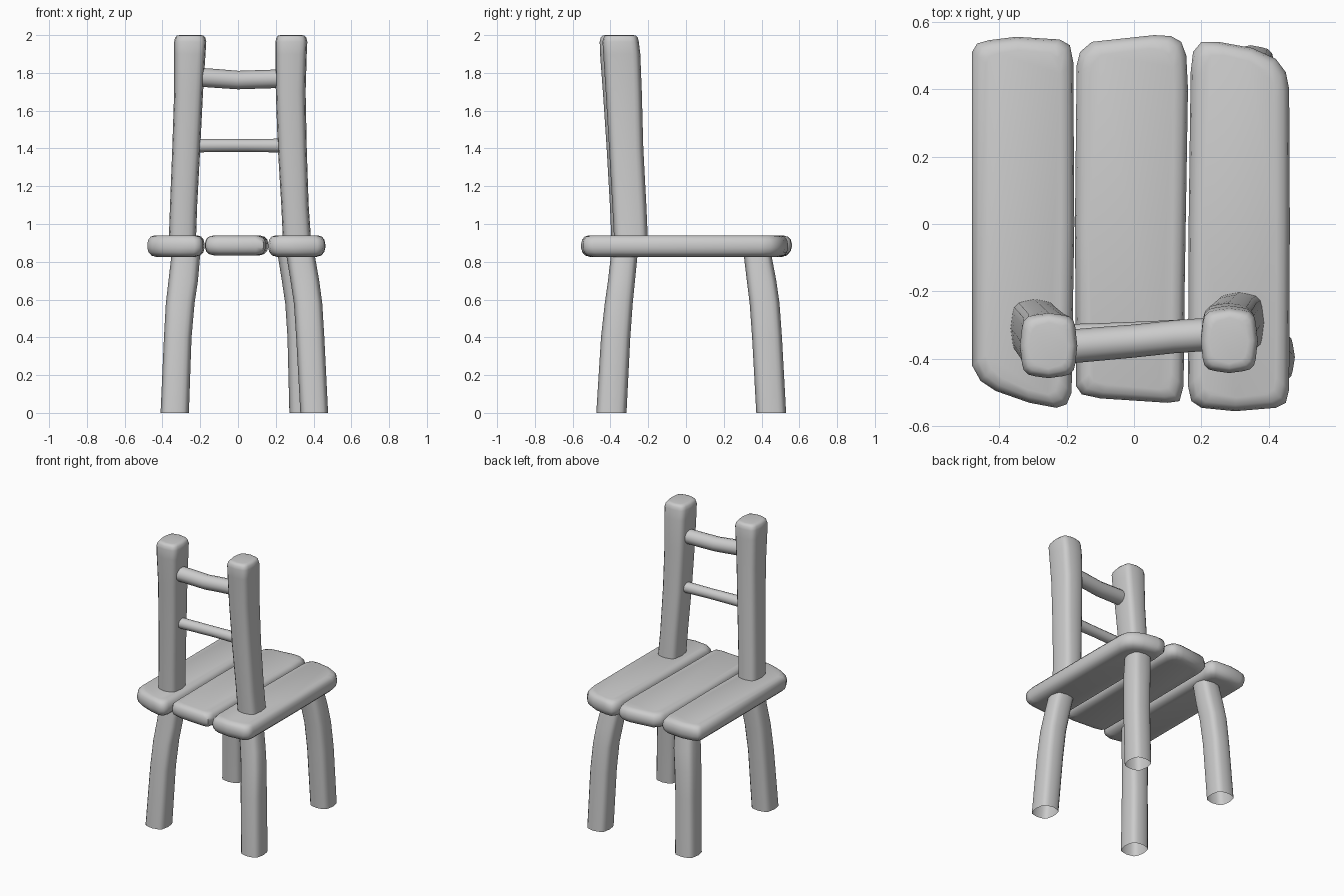
import bpy, bmesh
from math import sin, cos, pi, radians
from mathutils import Vector

if "Cube" in bpy.data.objects:
    bpy.data.objects.remove(bpy.data.objects["Cube"])


def loft(name, rings, cap_start=False, cap_end=False, angle=40):
    """Skin a list of equal-length point rings into a smooth object."""
    bm = bmesh.new()
    vs = [[bm.verts.new(p) for p in r] for r in rings]
    n = len(rings[0])
    for a, b in zip(vs, vs[1:]):
        for i in range(n):
            j = (i + 1) % n
            bm.faces.new((a[i], a[j], b[j], b[i]))
    if cap_start:
        bm.faces.new(vs[0][::-1])
    if cap_end:
        bm.faces.new(vs[-1])
    bmesh.ops.recalc_face_normals(bm, faces=bm.faces)
    me = bpy.data.meshes.new(name)
    bm.to_mesh(me)
    bm.free()
    ob = bpy.data.objects.new(name, me)
    bpy.context.collection.objects.link(ob)
    bpy.context.view_layer.objects.active = ob
    ob.select_set(True)
    bpy.ops.object.shade_smooth_by_angle(angle=radians(angle))
    ob.select_set(False)


def rounded_rect(z, x0, x1, y0, y1, inset=0.0, r=0.036):
    """Slightly bulged rounded rectangle, as in hand-hewn timber."""
    x0, x1, y0, y1 = x0 + inset, x1 - inset, y0 + inset, y1 - inset
    b = 0.006
    pts = []
    corners = [(x1, y1, -1, -1), (x0, y1, 1, -1), (x0, y0, 1, 1), (x1, y0, -1, 1)]
    for k, (cx, cy, sx, sy) in enumerate(corners):
        for t in range(4):
            a = k * pi / 2 + t * pi / 6
            x, y = cx + sx * (r + b) + r * cos(a), cy + sy * (r + b) + r * sin(a)
            pts.append((x, y, z))
        # middle of the following side sits slightly proud
        mid = [((x0 + x1) / 2, y1, z), (x0, (y0 + y1) / 2, z),
               ((x0 + x1) / 2, y0, z), (x1, (y0 + y1) / 2, z)][k]
        pts.append(mid)
    return pts


def plank(name, outline, z0, z1):
    """Seat board: outline swept through a rounded edge."""
    xs, ys = zip(*outline)
    cx, cy = (min(xs) + max(xs)) / 2, (min(ys) + max(ys)) / 2
    hx, hy = (max(xs) - min(xs)) / 2, (max(ys) - min(ys)) / 2
    rings = []
    for inset, f in [(.05, 0), (.022, .07), (.006, .22), (0, .42), (0, .6),
                     (.005, .8), (.018, .94), (.04, 1)]:
        rings.append([(cx + (x - cx) * (1 - inset / hx),
                       cy + (y - cy) * (1 - inset / hy),
                       z0 + (z1 - z0) * f) for x, y in outline])
    loft(name, rings, True, True, 50)


def rail(name, path, sides=12):
    """Round rung; path entries are x, y, z, radius."""
    rings = [[(x, y + r * cos(2 * pi * i / sides), z + r * sin(2 * pi * i / sides))
              for i in range(sides)] for x, y, z, r in path]
    loft(name, rings)


# Seat boards
plank("seat_board_left",
      [(-.48, .51), (-.465, .535), (-.43, .545), (-.35, .555), (-.22, .547),
       (-.19, .53), (-.18, .48), (-.177, 0), (-.185, -.5), (-.2, -.535),
       (-.23, -.545), (-.31, -.53), (-.41, -.495), (-.455, -.465), (-.48, -.42)],
      .825, .94)
plank("seat_board_middle",
      [(-.17, .47), (-.16, .51), (-.125, .54), (.06, .56), (.11, .557), (.14, .54),
       (.155, .5), (.16, .4), (.15, -.2), (.147, -.48), (.135, -.525), (.1, -.53),
       (-.1, -.517), (-.155, -.505), (-.172, -.48), (-.175, 0)],
      .833, .938)
plank("seat_board_right",
      [(.168, .45), (.175, .51), (.2, .54), (.25, .54), (.35, .522), (.42, .49),
       (.45, .45), (.46, .4), (.462, 0), (.46, -.49), (.45, -.53), (.42, -.545),
       (.3, -.555), (.2, -.545), (.17, -.525), (.16, -.48), (.162, 0)],
      .825, .94)

# Legs: sections as z, left, right, back y, front y; feet are left open
legs = {
    "back_leg_left": [(0, -.41, -.26, -.475, -.315), (.4, -.392, -.246, -.45, -.295),
                      (.58, -.382, -.23, -.43, -.282), (.7, -.368, -.212, -.413, -.27),
                      (.9, -.345, -.195, -.39, -.25)],
    "back_leg_right": [(0, .33, .477, -.475, -.315), (.4, .308, .457, -.45, -.295),
                       (.58, .296, .446, -.43, -.282), (.7, .278, .43, -.413, -.27),
                       (.9, .245, .395, -.39, -.25)],
    "front_leg_left": [(0, -.41, -.26, .372, .53), (.4, -.392, -.246, .35, .508),
                       (.58, -.382, -.23, .337, .495), (.7, -.368, -.212, .322, .478),
                       (.9, -.345, -.195, .298, .44)],
    "front_leg_right": [(0, .272, .42, .372, .53), (.4, .262, .412, .35, .508),
                        (.58, .25, .4, .337, .495), (.7, .232, .386, .322, .478),
                        (.9, .2, .352, .298, .44)],
}
for name, secs in legs.items():
    loft(name, [rounded_rect(*s) for s in secs])

# Backrest posts with softened tops
posts = {
    "back_post_left": [(.87, -.368, -.224, -.393, -.22), (1.1, -.36, -.216, -.403, -.23),
                       (1.4, -.348, -.2, -.42, -.243), (1.7, -.338, -.185, -.44, -.255),
                       (1.9, -.338, -.172, -.455, -.262), (1.965, -.338, -.168, -.457, -.264)],
    "back_post_right": [(.87, .24, .39, -.378, -.2), (1.1, .229, .374, -.39, -.21),
                        (1.4, .211, .364, -.407, -.226), (1.7, .2, .358, -.425, -.234),
                        (1.9, .198, .364, -.438, -.242), (1.965, .198, .367, -.442, -.25)],
}
for name, secs in posts.items():
    top = secs[-1][1:]
    rings = [rounded_rect(*s) for s in secs]
    rings += [rounded_rect(1.986, *top, inset=.005),
              rounded_rect(1.997, *top, inset=.014, r=.032),
              rounded_rect(2.0, *top, inset=.028, r=.03)]
    loft(name, rings, cap_end=True)

# Back rails
rail("upper_rail", [(-.22, -.366, 1.778, .05), (-.12, -.357, 1.771, .05),
                    (0, -.347, 1.762, .049), (.12, -.334, 1.766, .049),
                    (.25, -.325, 1.77, .049)])
rail("lower_rail", [(-.24, -.334, 1.415, .036), (-.1, -.329, 1.416, .035),
                    (.05, -.322, 1.416, .034), (.26, -.314, 1.415, .037)])
